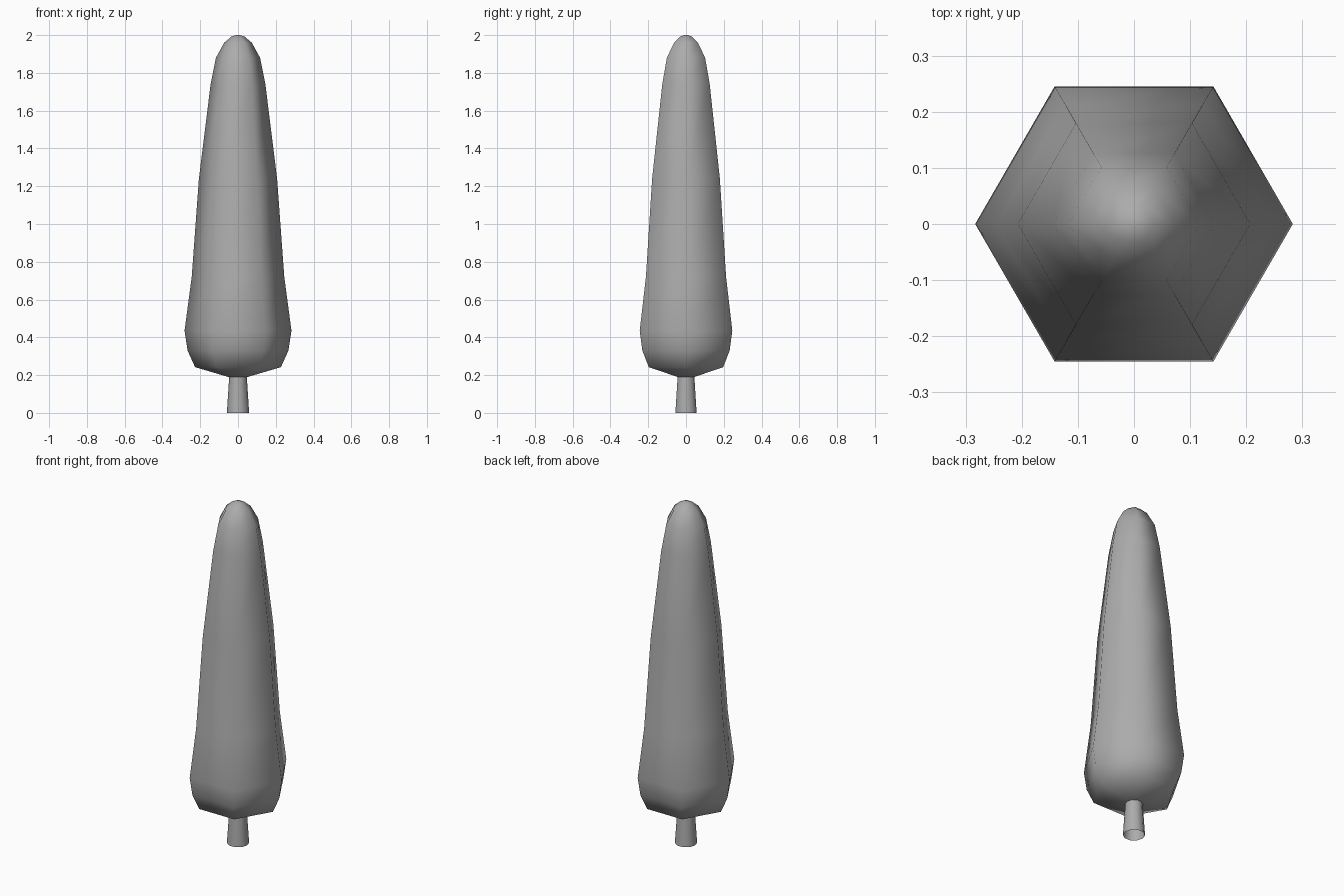
import bpy, bmesh
from math import cos, sin, pi

if "Cube" in bpy.data.objects:
    bpy.data.objects.remove(bpy.data.objects["Cube"])

# Dark grey shared by both parts
grey = bpy.data.materials.new("dark_grey")
grey.diffuse_color = (0.41, 0.41, 0.41, 1)
grey.use_nodes = True
grey.node_tree.nodes["Principled BSDF"].inputs["Base Color"].default_value = grey.diffuse_color


def lathe(name, profile, sides, capped):
    """Stack rings of (radius, z) and skin them into a smooth surface."""
    bm = bmesh.new()
    rings = [[bm.verts.new((r * cos(2 * pi * i / sides), r * sin(2 * pi * i / sides), z))
              for i in range(sides)] for r, z in profile]
    for a, b in zip(rings, rings[1:]):
        for i in range(sides):
            j = (i + 1) % sides
            bm.faces.new((a[i], a[j], b[j], b[i]))
    if capped:
        bm.faces.new(rings[0][::-1])
        bm.faces.new(rings[-1])
    mesh = bpy.data.meshes.new(name)
    bm.to_mesh(mesh)
    bm.free()
    mesh.materials.append(grey)
    for p in mesh.polygons:
        p.use_smooth = True
    obj = bpy.data.objects.new(name, mesh)
    bpy.context.collection.objects.link(obj)
    return obj


# Tall six-sided foliage
lathe("foliage", [(0.05, 0.19), (0.227, 0.242), (0.267, 0.33), (0.283, 0.435),
                  (0.245, 0.72), (0.207, 1.24), (0.145, 1.74), (0.117, 1.88),
                  (0.073, 1.96), (0.035, 1.992), (0.012, 2.0)], 6, True)

# Short tapered trunk, open underneath, its top meeting the foliage
lathe("trunk", [(0.059, 0.0), (0.046, 0.2)], 10, False)
